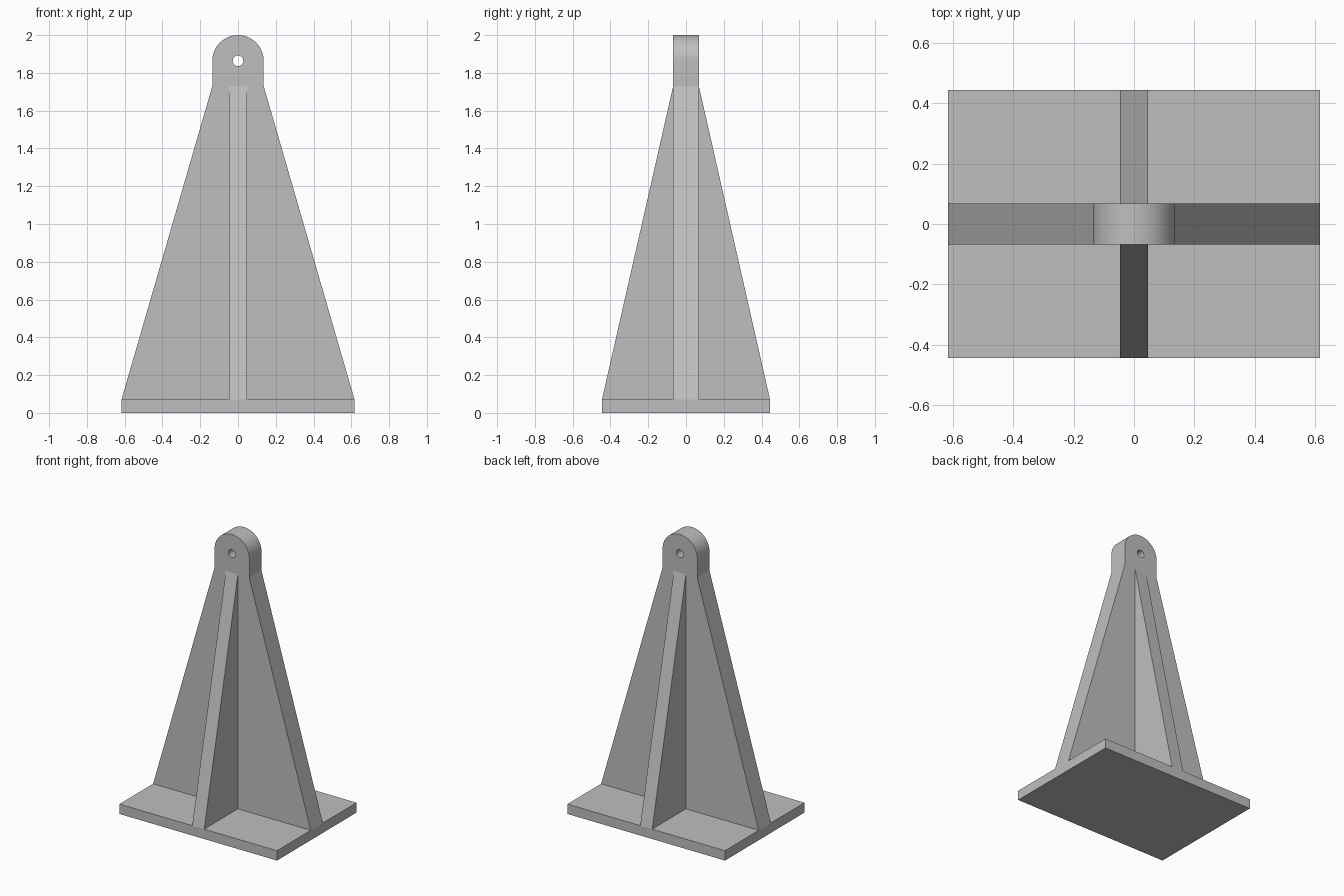
import bpy, bmesh
from math import sin, cos, pi, radians
from mathutils import Vector

cube = bpy.data.objects.get("Cube")
if cube:
    bpy.data.objects.remove(cube, do_unlink=True)

# Main dimensions
BASE_X, BASE_Y, BASE_TOP = 0.617, 0.445, 0.07
LUG_R, LUG_Z, SHOULDER = 0.136, 1.864, 1.73
WEB_HALF, RIB_HALF, HOLE_R = 0.068, 0.047, 0.028

grey = bpy.data.materials.new("plain_grey")
grey.use_nodes = True
colour = (0.52, 0.52, 0.52, 1)
grey.diffuse_color = colour
grey.node_tree.nodes["Principled BSDF"].inputs["Base Color"].default_value = colour


def extrude_profile(name, points, half, axis):
    """Closed (u, z) outline, extruded by half to both sides along x or y."""
    bm = bmesh.new()
    place = (lambda u, z: (u, -half, z)) if axis == "y" else (lambda u, z: (-half, u, z))
    face = bm.faces.new([bm.verts.new(place(u, z)) for u, z in points])
    shift = Vector((0, 2 * half, 0)) if axis == "y" else Vector((2 * half, 0, 0))
    result = bmesh.ops.extrude_face_region(bm, geom=[face], use_keep_orig=True)
    verts = [g for g in result["geom"] if isinstance(g, bmesh.types.BMVert)]
    bmesh.ops.translate(bm, verts=verts, vec=shift)
    bmesh.ops.recalc_face_normals(bm, faces=bm.faces)
    mesh = bpy.data.meshes.new(name)
    bm.to_mesh(mesh)
    bm.free()
    mesh.materials.append(grey)
    obj = bpy.data.objects.new(name, mesh)
    bpy.context.collection.objects.link(obj)
    return obj


def activate(obj):
    bpy.ops.object.select_all(action="DESELECT")
    obj.select_set(True)
    bpy.context.view_layer.objects.active = obj


def arc(radius, start, end, steps):
    return [(radius * cos(start + (end - start) * i / steps),
             LUG_Z + radius * sin(start + (end - start) * i / steps))
            for i in range(steps + 1)]


# Flat base plate
extrude_profile("base_plate", [(-BASE_X, 0), (BASE_X, 0),
                               (BASE_X, BASE_TOP), (-BASE_X, BASE_TOP)], BASE_Y, "y")

# Tapered web with a rounded lug at its top
outline = [(-BASE_X, BASE_TOP), (BASE_X, BASE_TOP), (LUG_R, SHOULDER)]
outline += arc(LUG_R, 0, pi, 48) + [(-LUG_R, SHOULDER)]
web = extrude_profile("main_web", outline, WEB_HALF, "y")

# Pin hole through the lug
cutter = extrude_profile("hole_cutter", arc(HOLE_R, 0, 2 * pi, 32)[:-1], WEB_HALF * 2, "y")
cutter.hide_render = True
hole = web.modifiers.new("pin_hole", "BOOLEAN")
hole.operation = "DIFFERENCE"
hole.solver = "EXACT"
hole.object = cutter
activate(web)
bpy.ops.object.modifier_apply(modifier=hole.name)
bpy.data.objects.remove(cutter, do_unlink=True)
bpy.ops.object.shade_smooth_by_angle(angle=radians(12))

# Triangular ribs on the front and back
for name, side in (("front_rib", -1), ("back_rib", 1)):
    extrude_profile(name, [(side * WEB_HALF, BASE_TOP), (side * BASE_Y, BASE_TOP),
                           (side * WEB_HALF, SHOULDER)], RIB_HALF, "x")
